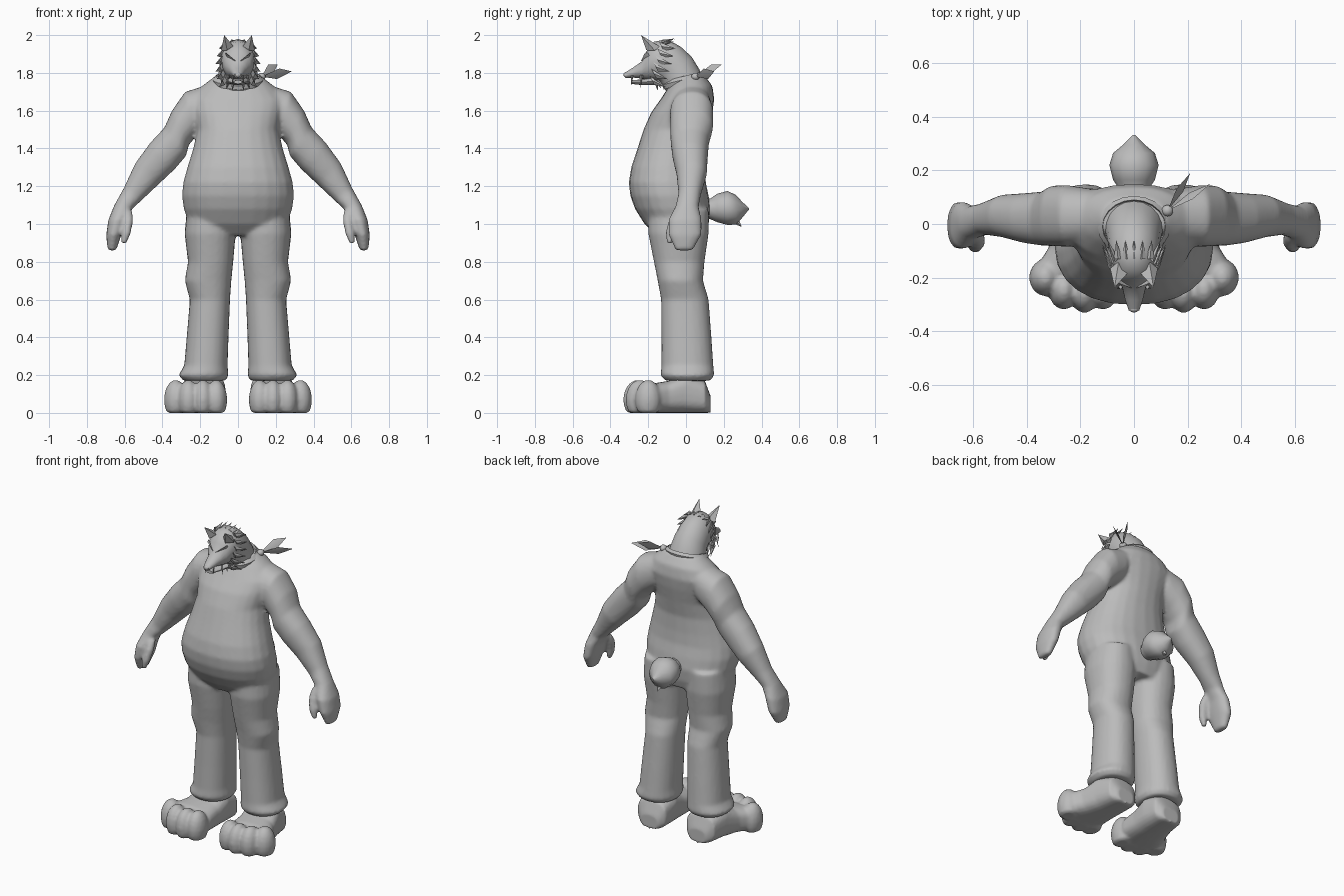
import bpy, bmesh, math
from mathutils import Vector, Matrix

if "Cube" in bpy.data.objects:
    bpy.data.objects.remove(bpy.data.objects["Cube"])

fur = bpy.data.materials.new("plain grey")
fur.diffuse_color = (0.5, 0.5, 0.5, 1)
fur.use_nodes = True
fur.node_tree.nodes["Principled BSDF"].inputs["Base Color"].default_value = fur.diffuse_color


def loft(bm, rings, n=24, p=0.9):
    """Closed skin over rings given as (end a, end b, half-width vector)."""
    loops = []
    for a, b, v in rings:
        a, b, v = Vector(a), Vector(b), Vector(v)
        c, u = (a + b) / 2, (a - b) / 2
        loop = []
        for i in range(n):
            t = 2 * math.pi * i / n
            cs, sn = math.cos(t), math.sin(t)
            cs = math.copysign(abs(cs) ** p, cs)
            sn = math.copysign(abs(sn) ** p, sn)
            loop.append(bm.verts.new(c + u * cs + v * sn))
        loops.append(loop)
    for l0, l1 in zip(loops, loops[1:]):
        for i in range(n):
            j = (i + 1) % n
            bm.faces.new((l0[i], l0[j], l1[j], l1[i]))
    bm.faces.new(loops[0])
    bm.faces.new(loops[-1])


def ball(bm, c, r, seg=16):
    m = Matrix.Translation(c) @ Matrix.Diagonal((*r, 1))
    bmesh.ops.create_uvsphere(bm, u_segments=seg, v_segments=10, radius=1, matrix=m)


def spike(bm, base, tip, u, v):
    """Four-sided tuft from base to tip."""
    base, tip, u, v = map(Vector, (base, tip, u, v))
    q = [bm.verts.new(base + d) for d in (u, v, -u, -v)]
    t = bm.verts.new(tip)
    bm.faces.new(q)
    for i in range(4):
        bm.faces.new((q[i], q[(i + 1) % 4], t))


def finish(name, bm, voxel=0, smooth=4, angle=45):
    bmesh.ops.recalc_face_normals(bm, faces=bm.faces)
    me = bpy.data.meshes.new(name)
    bm.to_mesh(me)
    bm.free()
    me.materials.append(fur)
    ob = bpy.data.objects.new(name, me)
    bpy.context.collection.objects.link(ob)
    bpy.ops.object.select_all(action='DESELECT')
    ob.select_set(True)
    bpy.context.view_layer.objects.active = ob
    if voxel:
        r = ob.modifiers.new("blend", 'REMESH')
        r.mode, r.voxel_size, r.use_smooth_shade = 'VOXEL', voxel, True
        s = ob.modifiers.new("soften", 'SMOOTH')
        s.factor, s.iterations = 0.5, smooth
        for f in me.polygons:
            f.use_smooth = True
    else:
        bpy.ops.object.shade_smooth_by_angle(angle=math.radians(angle))
    return ob


# torso: z, front y, back y, half width
bm = bmesh.new()
torso = [(.94, -.16, .10, .20), (1.0, -.22, .12, .26), (1.08, -.27, .13, .287),
         (1.15, -.295, .12, .297), (1.22, -.303, .105, .29), (1.3, -.29, .10, .268),
         (1.4, -.257, .10, .237), (1.5, -.225, .12, .215), (1.59, -.185, .14, .235),
         (1.66, -.135, .15, .25), (1.73, -.09, .14, .19), (1.785, -.05, .10, .12)]
loft(bm, [((0, f, z), (0, b, z), (w, 0, 0)) for z, f, b, w in torso])

# legs: z, outer x, inner x, front y, back y
legs = [(.17, .29, .065, -.11, .13), (.2, .315, .05, -.135, .15), (.25, .285, .055, -.13, .145),
        (.4, .272, .05, -.13, .135), (.6, .255, .042, -.132, .12), (.7, .282, .035, -.15, .09),
        (.8, .265, .025, -.17, .098), (.95, .283, .012, -.20, .12), (1.08, .27, .03, -.2, .12)]
# arms: outer x, z, inner x, z, centre y, half depth
arms = [(.15, 1.74, .15, 1.52, .03, .10), (.28, 1.70, .215, 1.47, .03, .115),
        (.35, 1.60, .26, 1.42, .03, .113), (.39, 1.51, .275, 1.36, .02, .102),
        (.465, 1.43, .335, 1.29, .022, .094), (.545, 1.32, .42, 1.21, .03, .08),
        (.605, 1.19, .505, 1.13, .02, .06), (.655, 1.10, .56, 1.08, .005, .062),
        (.687, 1.02, .59, 1.03, -.005, .088), (.698, .94, .615, .95, -.005, .088),
        (.69, .86, .645, .86, -.01, .045)]
thumb = [(1.07, .585, -.04, .025), (1.02, .58, -.065, .027), (.95, .592, -.085, .025), (.895, .605, -.085, .015)]
for s in (1, -1):
    loft(bm, [((s * o, (f + b) / 2, z), (s * i, (f + b) / 2, z), (0, (b - f) / 2, 0))
              for z, o, i, f, b in legs])
    loft(bm, [((s * ox, y, oz), (s * ix, y, iz), (0, h, 0)) for ox, oz, ix, iz, y, h in arms])
    loft(bm, [((s * (x + r), y, z), (s * (x - r), y, z), (0, r, 0)) for z, x, y, r in thumb], 12, 1)
finish("body", bm, 0.011, 5)

# feet with four rounded toes
foot = [(.13, .17, .09, .06), (.10, .172, .17, .10), (0, .18, .21, .115), (-.09, .195, .17, .125),
        (-.18, .222, .155, .155), (-.25, .225, .12, .14)]
toes = [(.115, -.245, .058, .075), (.185, -.255, .055, .078), (.262, -.245, .058, .075), (.33, -.2, .062, .07)]
for s, side in ((1, "left"), (-1, "right")):
    bm = bmesh.new()
    loft(bm, [((s * x, y, t), (s * x, y, 0), (w, 0, 0)) for y, x, t, w in foot], 24, .7)
    for x, y, rx, ry in toes:
        ball(bm, (s * x, y, .07), (rx, ry, .105))
    for v in bm.verts:
        v.co.z = max(v.co.z, 0.0)
    finish(side + "_foot", bm, 0.01, 3)

# head and neck: top y, z, bottom y, z, half width
bm = bmesh.new()
head = [(.10, 1.75, -.09, 1.69, .115), (.07, 1.82, -.12, 1.72, .108), (.03, 1.885, -.13, 1.745, .10),
        (-.03, 1.94, -.14, 1.755, .096), (-.10, 1.978, -.16, 1.76, .092), (-.17, 1.965, -.185, 1.76, .082),
        (-.212, 1.91, -.21, 1.765, .066), (-.235, 1.86, -.235, 1.77, .045),
        (-.285, 1.825, -.28, 1.775, .033), (-.325, 1.80, -.32, 1.772, .02)]
loft(bm, [((0, ty, tz), (0, by, bz), (w, 0, 0)) for ty, tz, by, bz, w in head], 20, 1)
finish("head", bm)

# lower jaw, nose and brows
bm = bmesh.new()
jaw = [(-.17, 1.78, 1.735, .06), (-.23, 1.765, 1.735, .036), (-.29, 1.762, 1.742, .022)]
loft(bm, [((0, y, t), (0, y, b), (w, 0, 0)) for y, t, b, w in jaw], 12, 1)
finish("lower_jaw", bm)
bm = bmesh.new()
ball(bm, (0, -.317, 1.79), (.018, .014, .015), 10)
finish("nose", bm, angle=60)
bm = bmesh.new()
for s in (1, -1):
    spike(bm, (s * .062, -.205, 1.895), (s * .008, -.24, 1.86), (0, -.015, .006), (s * .006, 0, .014))
finish("brows", bm)

# ears
bm = bmesh.new()
for s in (1, -1):
    spike(bm, (s * .057, -.175, 1.93), (s * .073, -.238, 2.0), (s * .032, .01, -.012), (0, .035, .01))
finish("ears", bm)

# fangs
bm = bmesh.new()
for s in (1, -1):
    spike(bm, (s * .026, -.285, 1.785), (s * .03, -.29, 1.735), (.006, 0, 0), (0, .007, 0))
    spike(bm, (s * .05, -.235, 1.79), (s * .063, -.24, 1.72), (.008, 0, 0), (0, .009, 0))
finish("fangs", bm)

# cheek, chin and crown fur tufts
bm = bmesh.new()
for s in (1, -1):
    for i in range(6):
        k = i / 5
        y, z = -.18 + .05 * k, 1.76 + .18 * k
        spike(bm, (s * (.07 + .015 * math.sin(math.pi * k)), y, z),
              (s * (.085 + .035 * math.sin(math.pi * (.15 + .7 * k))), y + .075, z - .035 + .025 * k),
              (0, -.012, .024), (s * .012, 0, 0))
    for i in range(3):
        spike(bm, (s * (.025 + .025 * i), -.16, 1.765), (s * (.03 + .03 * i), -.15 + .02 * i, 1.705 + .01 * i),
              (.014, 0, 0), (0, .014, 0))
for i in range(5):
    x = -.06 + .03 * i
    spike(bm, (x, -.13, 1.965 - 4 * x * x), (x * 1.1, -.06, 1.982 - 4 * x * x), (.016, 0, 0), (0, 0, .01))
finish("fur_tufts", bm, angle=30)

# neckerchief band, knot and two tails
bm = bmesh.new()
outer, n = [], 20
for r, dz in ((.128, -.025), (.135, 0), (.118, .018), (.108, -.02)):
    ring = []
    for i in range(n):
        t = 2 * math.pi * i / n
        y = r * .85 * math.sin(t)
        ring.append(bm.verts.new((r * math.cos(t), y - .01, 1.765 + dz + .25 * y)))
    outer.append(ring)
for k in range(4):
    a, b = outer[k], outer[(k + 1) % 4]
    for i in range(n):
        j = (i + 1) % n
        bm.faces.new((a[i], a[j], b[j], b[i]))
ball(bm, (.125, .05, 1.78), (.022, .022, .02), 10)
finish("neckerchief", bm)
bm = bmesh.new()
knot = Vector((.125, .05, 1.78))
for tip, across in (((.21, .19, 1.845), (.012, -.006, -.028)), ((.285, .15, 1.808), (-.006, .012, -.028))):
    tip, across = Vector(tip), Vector(across)
    mid = knot.lerp(tip, .55)
    thick = (tip - knot).cross(across).normalized() * .006
    ends = [bm.verts.new(knot), bm.verts.new(tip)]
    q = [bm.verts.new(mid + d) for d in (across, thick, -across, -thick)]
    for i in range(4):
        for e in ends:
            bm.faces.new((q[i], q[(i + 1) % 4], e))
finish("neckerchief_tails", bm, angle=30)

# bushy short tail: y, centre z, half width, half height
bm = bmesh.new()
tail = [(.06, 1.09, .05, .05), (.13, 1.08, .055, .055), (.165, 1.085, .078, .075), (.22, 1.085, .092, .09),
        (.265, 1.075, .078, .078), (.295, 1.075, .042, .045), (.333, 1.08, .004, .004)]
loft(bm, [((0, y, z + h), (0, y, z - h), (w, 0, 0)) for y, z, w, h in tail], 12, 1)
spike(bm, (0, .25, 1.03), (0, .295, .985), (.03, 0, 0), (0, .02, .02))
finish("tail", bm)
